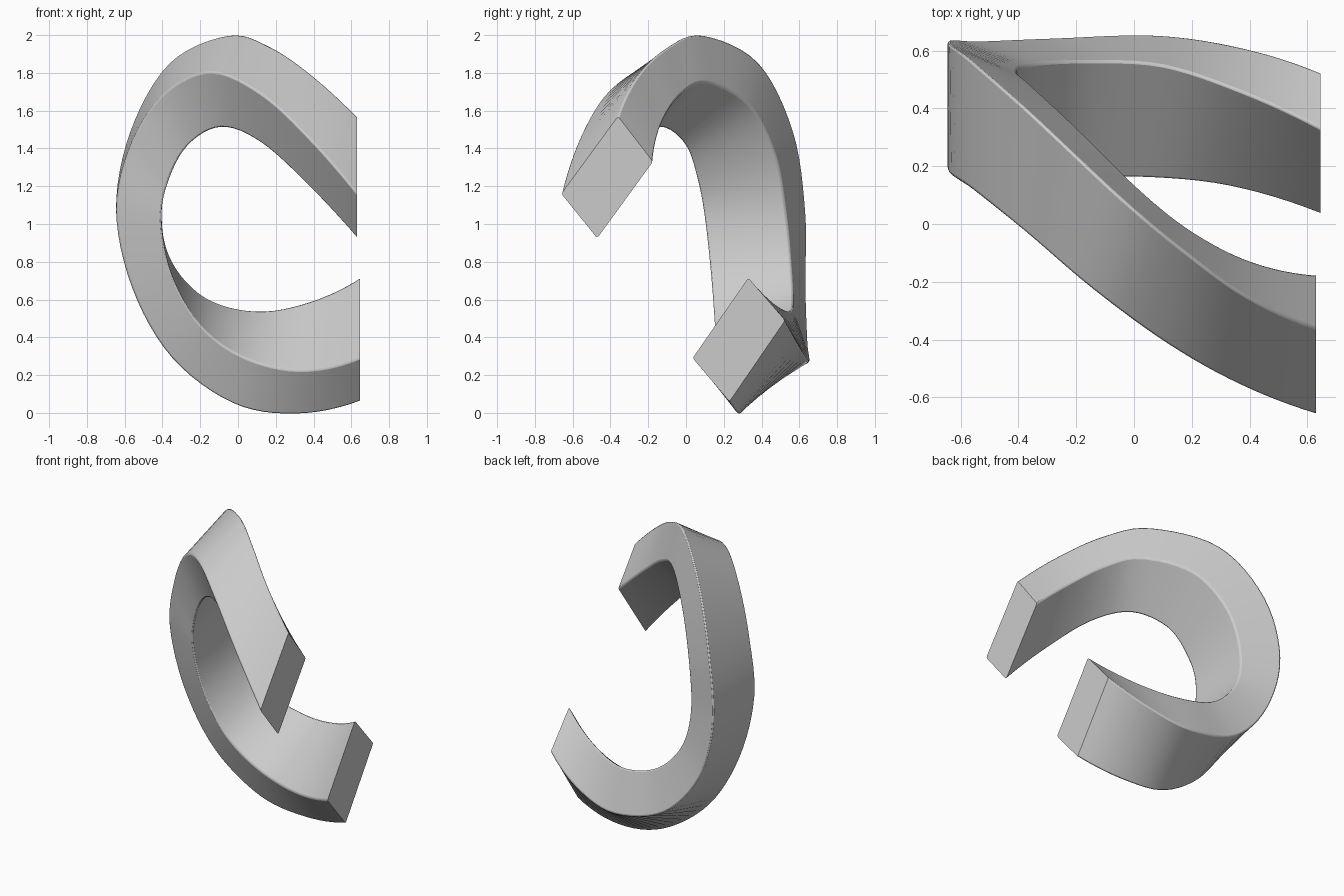
import bpy, bmesh
from mathutils import Vector

if "Cube" in bpy.data.objects:
    bpy.data.objects.remove(bpy.data.objects["Cube"])

# Four corner rails of the twisted band, from the upper end round to the lower end
outer_back = [(.63, -.36, 1.57), (.39, -.25, 1.79), (.17, -.09, 1.94), (-.05, .095, 2.0),
              (-.36, .385, 1.855), (-.57, .57, 1.49), (-.645, .635, 1.06), (-.54, .635, .67),
              (-.28, .645, .37), (.08, .655, .27), (.38, .61, .335), (.645, .525, .49)]
inner_back = [(.63, -.175, 1.33), (.41, -.13, 1.53), (.21, -.03, 1.685), (.03, .11, 1.75),
              (-.20, .335, 1.63), (-.35, .475, 1.36), (-.405, .53, 1.05), (-.35, .555, .80),
              (-.17, .565, .61), (.10, .55, .54), (.38, .455, .59), (.645, .33, .715)]
inner_front = [(.63, -.47, .925), (.37, -.385, 1.205), (.12, -.265, 1.43), (-.09, -.13, 1.51),
               (-.27, 0, 1.41), (-.375, .065, 1.21), (-.405, .10, 1.01), (-.35, .13, .73),
               (-.20, .15, .465), (.03, .16, .295), (.33, .13, .225), (.645, .035, .29)]
outer_front = [(.63, -.66, 1.16), (.37, -.56, 1.46), (.12, -.42, 1.69), (-.14, -.23, 1.805),
               (-.38, -.025, 1.70), (-.56, .12, 1.44), (-.645, .185, 1.08), (-.56, .22, .66),
               (-.35, .245, .29), (-.03, .27, .05), (.30, .28, -.008), (.645, .23, .06)]
STEPS = 6


def smooth_rail(points):
    """Catmull-Rom curve through the rail points."""
    p = [Vector(q) for q in points]
    p = [3 * p[0] - 3 * p[1] + p[2]] + p + [3 * p[-1] - 3 * p[-2] + p[-3]]
    out = []
    for i in range(1, len(p) - 2):
        a, b, c, d = p[i - 1:i + 3]
        for s in range(STEPS):
            t = s / STEPS
            out.append(0.5 * (2 * b + (c - a) * t + (2 * a - 5 * b + 4 * c - d) * t * t
                              + (3 * b - a - 3 * c + d) * t ** 3))
    return out + [p[-2]]


# Band: skin the rails and cap both flat ends
rails = [smooth_rail(r) for r in (outer_back, inner_back, inner_front, outer_front)]
bm = bmesh.new()
rings = [[bm.verts.new(co) for co in section] for section in zip(*rails)]
weight = bm.edges.layers.float.new("bevel_weight_edge")
for r0, r1 in zip(rings, rings[1:]):
    for k in range(4):
        n = (k + 1) % 4
        bm.faces.new((r0[k], r0[n], r1[n], r1[k]))
bm.faces.new(rings[0])
bm.faces.new(rings[-1])
bmesh.ops.recalc_face_normals(bm, faces=bm.faces[:])
for r0, r1 in zip(rings, rings[1:]):
    for k in range(4):
        bm.edges.get((r0[k], r1[k]))[weight] = 1.0

mesh = bpy.data.meshes.new("twisted_open_ring")
bm.to_mesh(mesh)
bm.free()
band = bpy.data.objects.new("twisted_open_ring", mesh)
bpy.context.collection.objects.link(band)

# Softly rounded long edges, crisp end cuts
bevel = band.modifiers.new("soft_edges", 'BEVEL')
bevel.limit_method = 'WEIGHT'
bevel.width = 0.01
bevel.segments = 2

bpy.context.view_layer.objects.active = band
band.select_set(True)
bpy.ops.object.shade_smooth_by_angle(angle=0.7)
